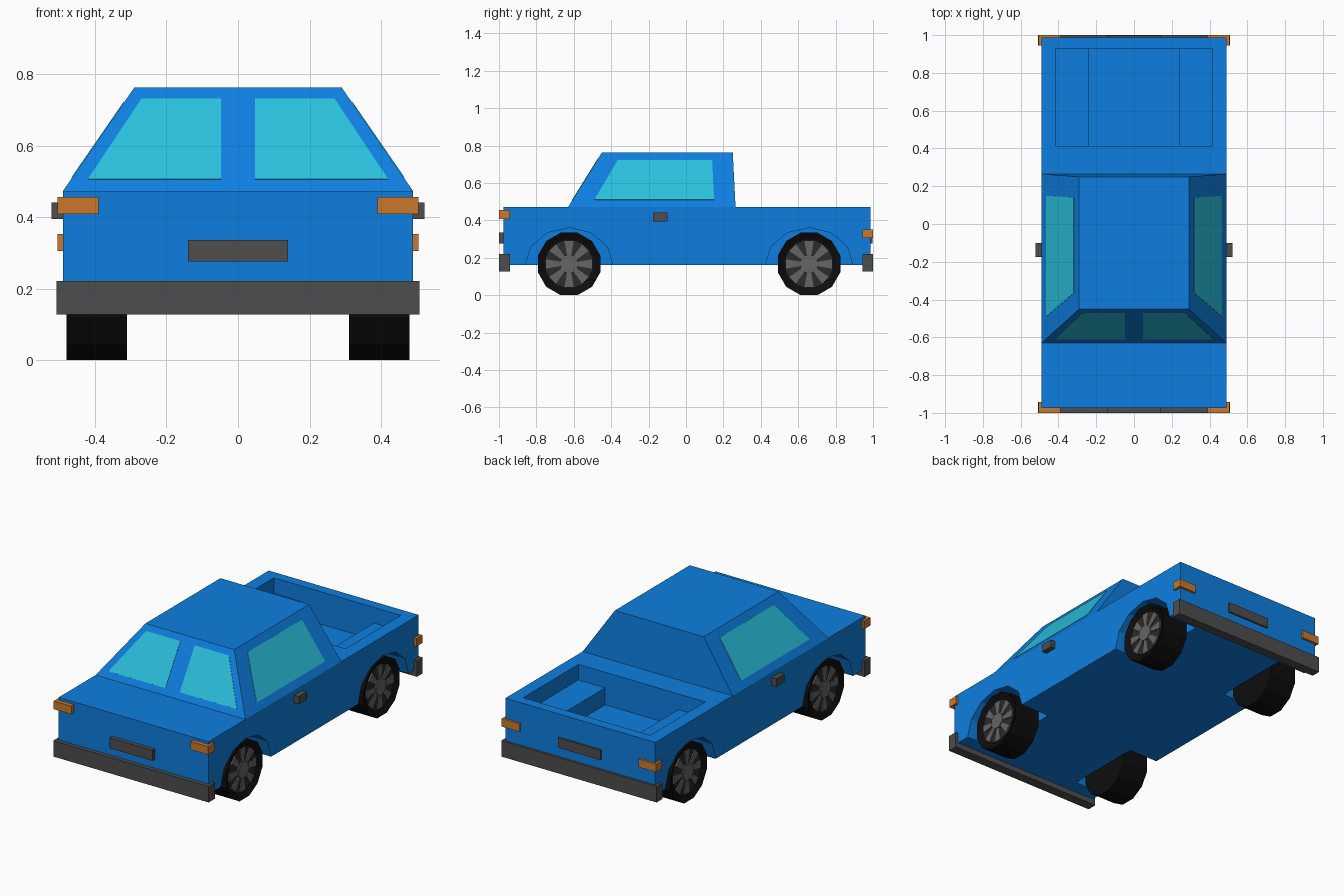
import bpy, bmesh
from math import sin, cos, pi
from mathutils import Vector

if "Cube" in bpy.data.objects:
    bpy.data.objects.remove(bpy.data.objects["Cube"])


def material(name, r, g, b):
    m = bpy.data.materials.new(name)
    m.diffuse_color = (r, g, b, 1)
    m.use_nodes = True
    m.node_tree.nodes["Principled BSDF"].inputs["Base Color"].default_value = m.diffuse_color
    return m


BLUE = material("blue_paint", 0.004, 0.21, 0.74)
GLASS = material("window_glass", 0.024, 0.53, 0.72)
AMBER = material("amber_lamp", 0.6, 0.19, 0.025)
TRIM = material("dark_trim", 0.075, 0.075, 0.078)
RUBBER = material("rubber", 0.004, 0.004, 0.004)
RIM = material("rim_dark", 0.025, 0.025, 0.025)
SPOKE = material("rim_light", 0.13, 0.13, 0.13)


def finish(name, bm, mat):
    bmesh.ops.recalc_face_normals(bm, faces=bm.faces[:])
    me = bpy.data.meshes.new(name)
    bm.to_mesh(me)
    bm.free()
    me.materials.append(mat)
    ob = bpy.data.objects.new(name, me)
    bpy.context.collection.objects.link(ob)
    return ob


def add_loft(bm, ring_a, ring_b):
    """Closed solid between two matching rings; returns the second cap."""
    a = [bm.verts.new(p) for p in ring_a]
    b = [bm.verts.new(p) for p in ring_b]
    n = len(a)
    bm.faces.new(a[::-1])
    for i in range(n):
        j = (i + 1) % n
        bm.faces.new((a[i], a[j], b[j], b[i]))
    return bm.faces.new(b)


def loft(name, ring_a, ring_b, mat):
    bm = bmesh.new()
    add_loft(bm, ring_a, ring_b)
    return finish(name, bm, mat)


def rect(x0, x1, y0, y1, z):
    return [(x0, y0, z), (x1, y0, z), (x1, y1, z), (x0, y1, z)]


def box(name, x0, x1, y0, y1, z0, z1, mat):
    return loft(name, rect(x0, x1, y0, y1, z0), rect(x0, x1, y0, y1, z1), mat)


def at_x(x, profile):
    return [(x, y, z) for y, z in profile]


def circle(cy, cz, r, n, offset=0.0):
    return [(cy + r * cos(offset + 2 * pi * i / n), cz + r * sin(offset + 2 * pi * i / n))
            for i in range(n)]


def carve(target, cutter):
    mod = target.modifiers.new("cut", 'BOOLEAN')
    mod.operation, mod.solver, mod.object = 'DIFFERENCE', 'EXACT', cutter
    bpy.context.view_layer.objects.active = target
    bpy.ops.object.modifier_apply(modifier=mod.name)
    bpy.data.objects.remove(cutter)


AXLES = ((-0.625, "front"), (0.658, "rear"))
SIDES = ((1, "right"), (-1, "left"))

# Lower body, carved with the stepped load bed and four wheel wells
body = box("body", -0.49, 0.49, -0.975, 0.987, 0.16, 0.472, BLUE)
step = [(-0.415, 0.6), (-0.415, 0.38), (-0.24, 0.38), (-0.24, 0.28),
        (0.24, 0.28), (0.24, 0.38), (0.415, 0.38), (0.415, 0.6)]
carve(body, loft("bed_cutter", [(x, 0.412, z) for x, z in step],
                 [(x, 0.928, z) for x, z in step], BLUE))
for cy, end in AXLES:
    arch = [(cy + 0.235 * cos(pi * i / 6), 0.16 + 0.2 * sin(pi * i / 6)) for i in range(7)]
    arch += [(cy - 0.235, 0.1), (cy + 0.235, 0.1)]
    for s, side in SIDES:
        carve(body, loft("well_cutter", at_x(0.3 * s, arch), at_x(0.6 * s, arch), BLUE))

# Tapered cabin
loft("cabin", rect(-0.49, 0.49, -0.63, 0.265, 0.472),
     rect(-0.29, 0.29, -0.45, 0.25, 0.762), BLUE)


def slope(z):
    return (z - 0.472) / 0.29


def pane(name, points, normal):
    n = Vector(normal).normalized()
    loft(name, [Vector(p) - n * 0.01 for p in points],
         [Vector(p) + n * 0.002 for p in points], GLASS)


# Windscreen halves and side windows lying on the cabin slopes
for s, side in SIDES:
    front = [(0.047, 0.505), (0.42, 0.505), (0.27, 0.73), (0.047, 0.73)]
    pane(side + "_windscreen",
         [(s * x, -0.63 + 0.18 * slope(z), z) for x, z in front], (0, -0.29, 0.18))
    flank = [(-0.49, 0.51), (0.15, 0.51), (0.14, 0.722), (-0.365, 0.722)]
    pane(side + "_side_window",
         [(s * (0.49 - 0.2 * slope(z)), y, z) for y, z in flank], (s * 0.29, 0, 0.2))

# Bumpers and number plates
box("front_bumper", -0.508, 0.508, -1.0, -0.942, 0.127, 0.221, TRIM)
box("rear_bumper", -0.508, 0.508, 0.945, 1.0, 0.127, 0.221, TRIM)
box("front_plate", -0.14, 0.14, -1.0, -0.96, 0.275, 0.336, TRIM)
box("rear_plate", -0.14, 0.14, 0.97, 0.997, 0.277, 0.336, TRIM)

# Corner lamps and door handles
for s, side in SIDES:
    box(side + "_headlight", s * 0.39, s * 0.505, -1.0, -0.942, 0.408, 0.456, AMBER)
    box(side + "_tail_light", s * 0.39, s * 0.505, 0.945, 1.0, 0.305, 0.352, AMBER)
    box(side + "_door_handle", s * 0.47, s * 0.521, -0.176, -0.1, 0.395, 0.441, TRIM)

# Wheels: twelve-sided tyre with dished face, dark rim, eight spokes and hub
for cy, end in AXLES:
    for s, side in SIDES:
        label = f"{end}_{side}_"
        tyre = circle(cy, 0.167, 0.173, 12, pi / 12)
        bm = bmesh.new()
        face = add_loft(bm, at_x(s * 0.31, tyre), at_x(s * 0.48, tyre))
        bmesh.ops.recalc_face_normals(bm, faces=bm.faces[:])
        bmesh.ops.inset_region(bm, faces=[face], thickness=0.038)
        bmesh.ops.translate(bm, verts=face.verts[:], vec=(-s * 0.02, 0, 0))
        finish(label + "tyre", bm, RUBBER)

        disc = circle(cy, 0.167, 0.128, 16, pi / 16)
        loft(label + "rim", at_x(s * 0.44, disc), at_x(s * 0.464, disc), RIM)

        bm = bmesh.new()
        hub = circle(cy, 0.167, 0.05, 8, pi / 8)
        add_loft(bm, at_x(s * 0.45, hub), at_x(s * 0.476, hub))
        for k in range(8):
            a = k * pi / 4
            wedge = [(cy + r * cos(a + d), 0.167 + r * sin(a + d))
                     for r, d in ((0.045, -0.25), (0.128, -0.2), (0.128, 0.2), (0.045, 0.25))]
            add_loft(bm, at_x(s * 0.45, wedge), at_x(s * 0.471, wedge))
        finish(label + "spokes", bm, SPOKE)
